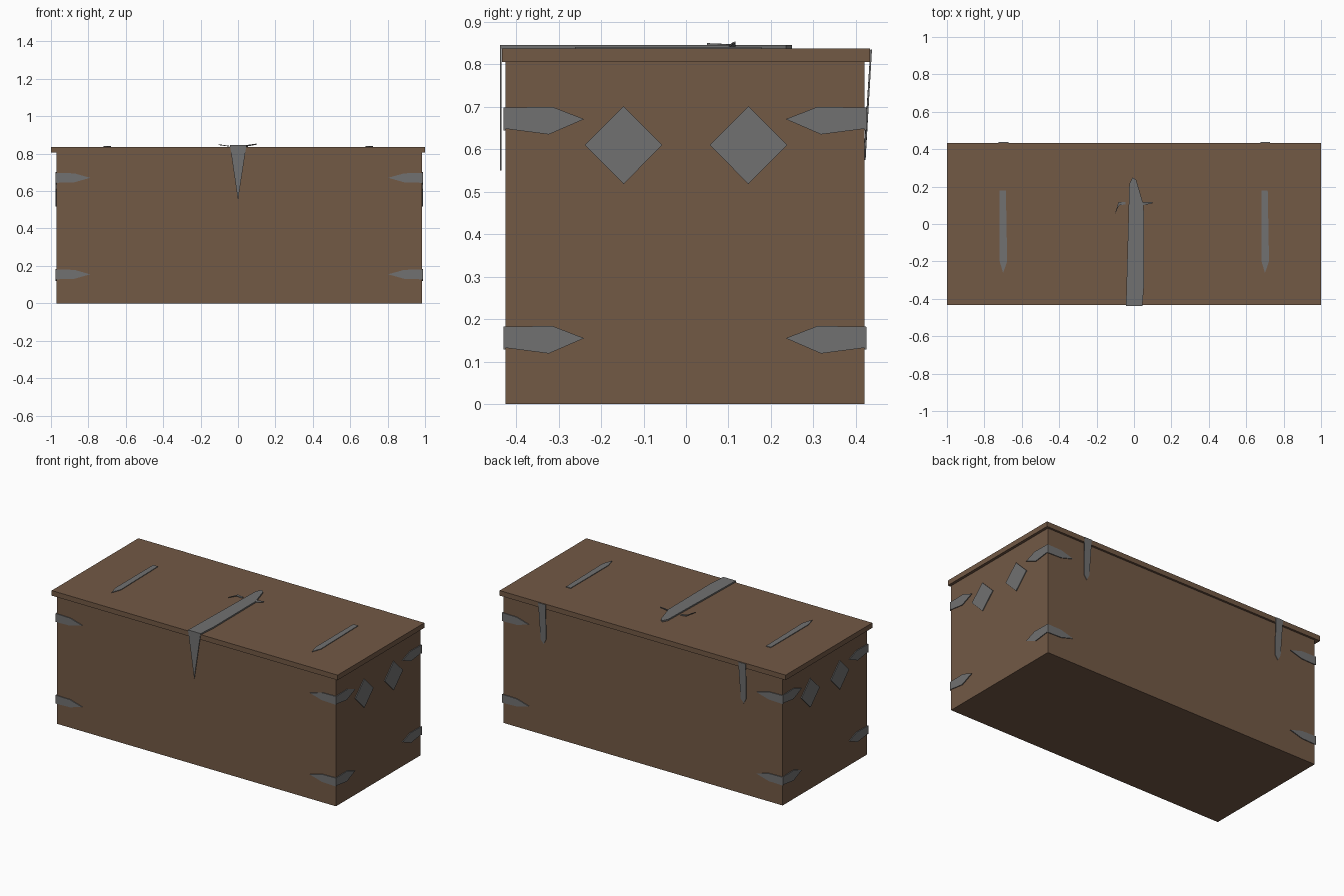
import bpy
import bmesh
from mathutils import Vector

old = bpy.data.objects.get("Cube")
if old:
    bpy.data.objects.remove(old, do_unlink=True)


def material(name, rgb):
    m = bpy.data.materials.new(name)
    m.use_nodes = True
    color = (*rgb, 1.0)
    m.diffuse_color = color
    m.node_tree.nodes["Principled BSDF"].inputs["Base Color"].default_value = color
    return m


wood = material("brown wood", (0.17, 0.10, 0.06))
iron = material("grey iron", (0.165, 0.165, 0.165))


def finish(name, bm, mat):
    bmesh.ops.recalc_face_normals(bm, faces=bm.faces)
    mesh = bpy.data.meshes.new(name)
    bm.to_mesh(mesh)
    bm.free()
    mesh.materials.append(mat)
    ob = bpy.data.objects.new(name, mesh)
    bpy.context.collection.objects.link(ob)
    return ob


def box(name, low, high, mat):
    bm = bmesh.new()
    bmesh.ops.create_cube(bm, size=1)
    for v in bm.verts:
        v.co = [l + (h - l) * (c + 0.5) for l, h, c in zip(low, high, v.co)]
    return finish(name, bm, mat)


def plate(name, points, push):
    """Thin iron plate: a flat outline thickened along push."""
    bm = bmesh.new()
    face = bm.faces.new([bm.verts.new(p) for p in points])
    out = bmesh.ops.extrude_face_region(bm, geom=[face])
    for v in out["geom"]:
        if isinstance(v, bmesh.types.BMVert):
            v.co += Vector(push)
    return finish(name, bm, iron)


# Chest body and overhanging lid
X0, X1, Y0, Y1, LID, TOP = -0.97, 0.983, -0.425, 0.42, 0.805, 0.837
box("chest_body", (X0, Y0, 0), (X1, Y1, LID), wood)
box("chest_lid", (-1, -0.433, LID), (1, 0.433, TOP), wood)

# Pointed corner brackets: an end wing and a long wing at each corner
T = 0.005
end_wing = [(0, 0.027), (0.115, 0.029), (0.19, 0), (0.107, -0.036), (0, -0.022)]
long_wing = [(0, 0.026), (0.1, 0.024), (0.185, 0), (0.1, -0.024), (0, -0.027)]
for side, x, sx in (("right", X0, -1), ("left", X1, 1)):
    for face, y, sy in (("front", Y0, -1), ("back", Y1, 1)):
        for level, z in (("lower", 0.155), ("upper", 0.671)):
            tag = f"{level}_{face}_{side}"
            yc, xc = y + sy * T, x + sx * T
            plate("bracket_end_" + tag,
                  [(x, yc - sy * a, z + b) for a, b in end_wing], (sx * T, 0, 0))
            plate("bracket_long_" + tag,
                  [(xc - sx * a, y, z + b) for a, b in long_wing], (0, sy * T, 0))
    # Diamond plates on the end panels
    for where, y in (("front", -0.147), ("back", 0.147)):
        r = 0.091
        plate(f"diamond_{where}_{side}",
              [(x, y + r, 0.61), (x, y, 0.701), (x, y - r, 0.61), (x, y, 0.518)],
              (sx * T, 0, 0))

# Rear hinges: long strip on the lid and a tongue down the back
for side, s in (("right", -1), ("left", 1)):
    c = 0.7 * s
    plate("hinge_strip_" + side,
          [(c - 0.018, 0.178, TOP), (c + 0.015, 0.178, TOP), (c + 0.022, -0.2, TOP),
           (c, -0.262, TOP), (c - 0.018, -0.2, TOP)], (0, 0, 0.004))
    tongue = [(c - 0.024, 0.434, 0.835), (c + 0.028, 0.434, 0.835),
              (c + 0.02, 0.42, 0.6), (c, 0.419, 0.575), (c - 0.018, 0.42, 0.61)]
    plate("hinge_tongue_" + side, tongue, (0, 0.004, 0))

# Central clasp strap over the lid with a spike hanging in front
plate("clasp_strap",
      [(-0.043, -0.438, TOP), (0.045, -0.438, TOP), (0.054, -0.32, TOP),
       (0.052, 0.1, TOP), (0.012, 0.235, TOP), (-0.008, 0.25, TOP),
       (-0.025, 0.215, TOP)], (0, 0, 0.009))
plate("clasp_spike",
      [(-0.043, -0.434, 0.845), (0.045, -0.434, 0.845), (0, -0.434, 0.55)],
      (0, -0.004, 0))

# Small curled barbs beside the strap
plate("barb_left",
      [(0.045, 0.1, 0.838), (0.1, 0.11, 0.848), (0.1, 0.117, 0.85),
       (0.045, 0.117, 0.842)], (0, 0, 0.004))
plate("barb_right",
      [(-0.045, 0.117, 0.838), (-0.083, 0.117, 0.843), (-0.103, 0.05, 0.846),
       (-0.08, 0.1, 0.843), (-0.045, 0.105, 0.838)], (0, 0, 0.004))
